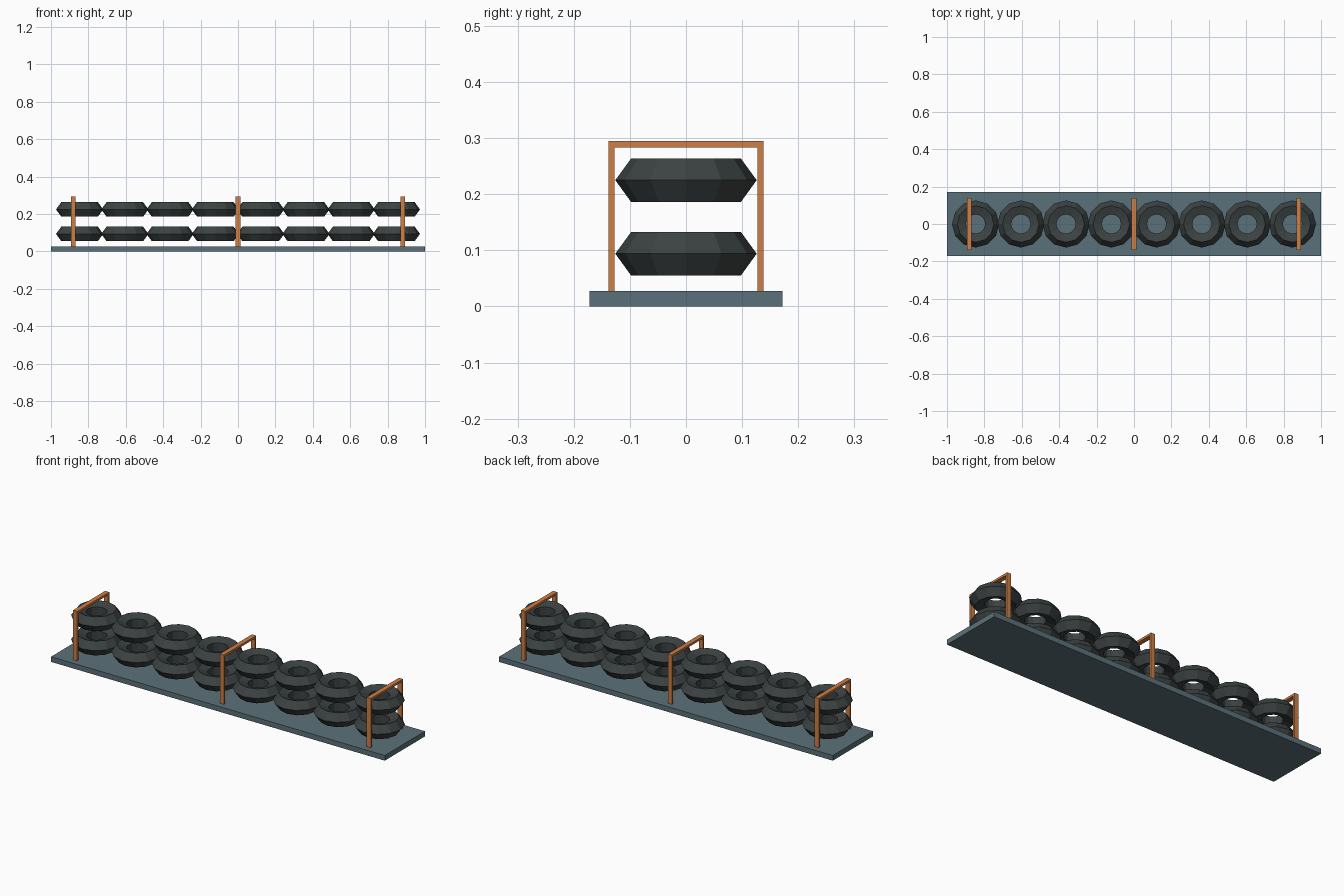
import bpy, math

if "Cube" in bpy.data.objects:
    bpy.data.objects.remove(bpy.data.objects["Cube"])


def material(name, rgb):
    m = bpy.data.materials.new(name)
    m.diffuse_color = (*rgb, 1)
    m.use_nodes = True
    m.node_tree.nodes["Principled BSDF"].inputs["Base Color"].default_value = m.diffuse_color
    return m


STEEL = material("slate_grey", (0.105, 0.165, 0.195))
RUBBER = material("dark_rubber", (0.045, 0.055, 0.055))
ORANGE = material("orange_paint", (0.62, 0.21, 0.06))


def box(name, x, y, z, mat):
    """Box from (min, max) ranges."""
    bpy.ops.mesh.primitive_cube_add(size=1, location=[(a + b) / 2 for a, b in (x, y, z)])
    ob = bpy.context.object
    ob.name = name
    ob.scale = [b - a for a, b in (x, y, z)]
    bpy.ops.object.transform_apply(location=False, rotation=False, scale=True)
    ob.data.materials.append(mat)


def tyre(name, x, z):
    """Faceted ring: five-sided section with a flat inner wall."""
    bpy.ops.mesh.primitive_torus_add(location=(x, 0, z), major_segments=12, minor_segments=5,
                                     major_radius=0.085, minor_radius=0.041)
    ob = bpy.context.object
    ob.name = name
    ob.data.materials.append(RUBBER)
    ob.data.shade_flat()


# Base plate
box("base_plate", (-1, 1), (-0.172, 0.172), (0, 0.028), STEEL)

# Two tiers of tyres
for tier, z in enumerate((0.094, 0.225)):
    for i in range(8):
        tyre(f"tyre_{tier}_{i}", (i - 3.5) * 0.242, z)

# Three hoop frames
for i, x in enumerate((-0.88, 0, 0.88)):
    xr = (x - 0.0125, x + 0.0125)
    for side, s in (("front", -1), ("back", 1)):
        box(f"{side}_post_{i}", xr, sorted((s * 0.127, s * 0.138)), (0.028, 0.283), ORANGE)
    box(f"top_rail_{i}", xr, (-0.138, 0.138), (0.283, 0.295), ORANGE)
